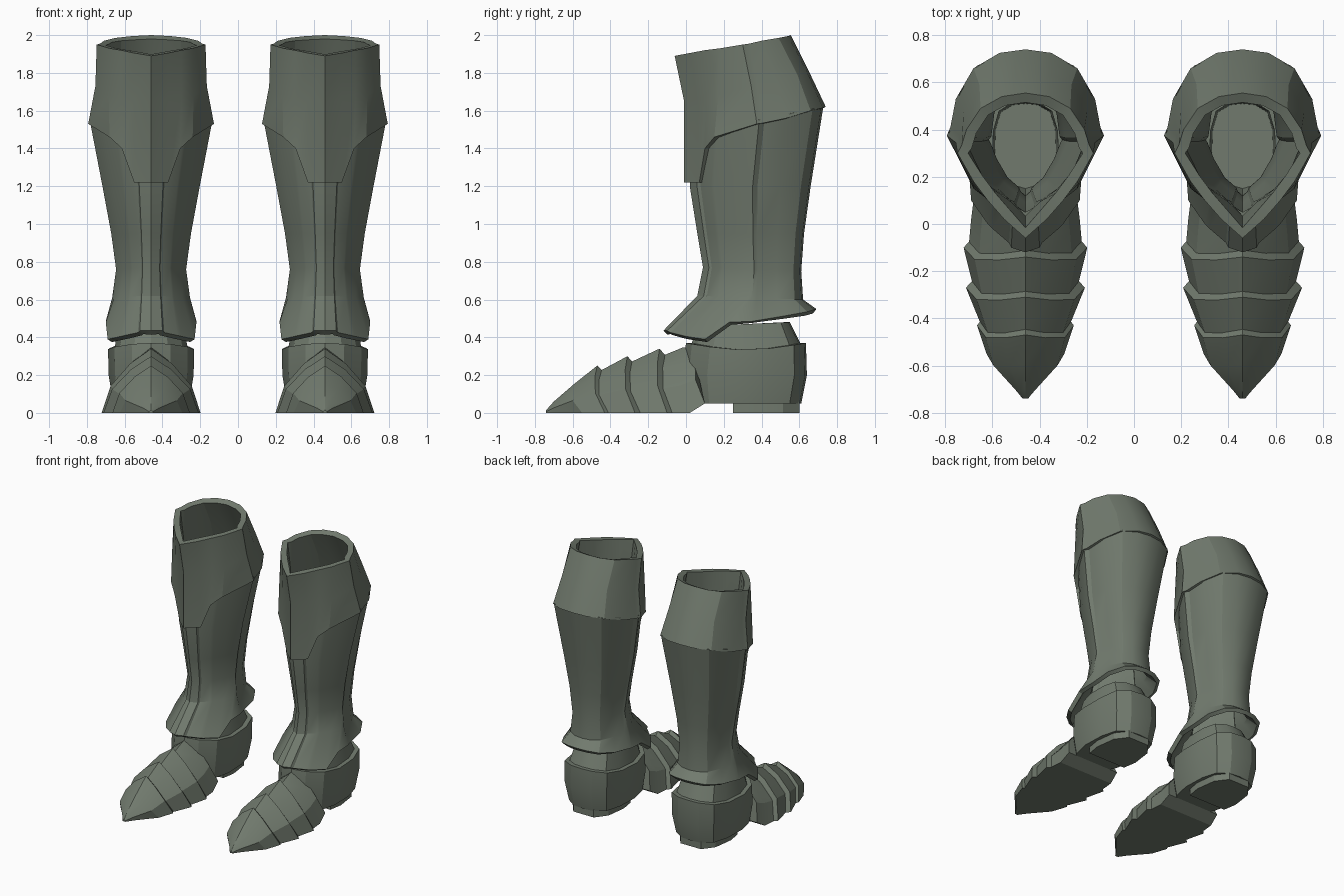
import bpy, bmesh, math

if "Cube" in bpy.data.objects:
    bpy.data.objects.remove(bpy.data.objects["Cube"])

steel = bpy.data.materials.new("grey_green_steel")
steel.diffuse_color = (0.165, 0.195, 0.155, 1)
steel.use_nodes = True
steel.node_tree.nodes["Principled BSDF"].inputs["Base Color"].default_value = steel.diffuse_color


def loft(name, rows, cx, cap_start=False, cap_end=False, thick=0, angle=25):
    """Skin mirrored half-sections (each starts and ends on the centre line)."""
    bm = bmesh.new()
    rings = []
    for half in rows:
        full = list(half) + [(-x, y, z) for x, y, z in half[-2:0:-1]]
        rings.append([bm.verts.new((x + cx, y, z)) for x, y, z in full])
    n = len(rings[0])
    for a, b in zip(rings, rings[1:]):
        for i in range(n):
            j = (i + 1) % n
            bm.faces.new((a[i], a[j], b[j], b[i]))
    if cap_start:
        bm.faces.new(rings[0][::-1])
    if cap_end:
        bm.faces.new(rings[-1])
    if cap_start and cap_end:
        bmesh.ops.recalc_face_normals(bm, faces=bm.faces[:])
    me = bpy.data.meshes.new(name)
    bm.to_mesh(me)
    bm.free()
    me.materials.append(steel)
    ob = bpy.data.objects.new(name, me)
    bpy.context.collection.objects.link(ob)
    bpy.ops.object.select_all(action='DESELECT')
    ob.select_set(True)
    bpy.context.view_layer.objects.active = ob
    if thick:
        mod = ob.modifiers.new("thickness", 'SOLIDIFY')
        mod.thickness = thick
        mod.offset = -1
        bpy.ops.object.modifier_apply(modifier=mod.name)
    bpy.ops.object.shade_smooth_by_angle(angle=math.radians(angle))
    return ob


def ring(outline, w, yf, yb, zf, zb, dip=0):
    """Horizontal half-section scaled from a unit outline, tilted front to back."""
    return [(u * w, yf + v * (yb - yf), zf + v * (zb - zf) - dip * math.sin(math.pi * v))
            for u, v in outline]


def foot_section(y, w, h, base=0, lean=1):
    """Upright half-section of the forefoot with a centre ridge."""
    d = h - base
    return [(0, y, h), (0.42 * w, y - 0.012 * lean, base + 0.77 * d),
            (0.82 * w, y - 0.01 * lean, base + 0.42 * d),
            (w, y + 0.04 * lean, base), (0, y + 0.04 * lean, base)]


# Knee cuff: pointed front tab, raised side seam, rounded flaring back
CUFF = [
    [(0, -.01, 1.22), (.09, .07, 1.22), (.155, .10, 1.40), (.22, .15, 1.46),
     (.333, .375, 1.53), (.318, .41, 1.535), (.295, .53, 1.56), (.22, .66, 1.6),
     (.11, .725, 1.615), (0, .74, 1.62)],
    [(0, -.01, 1.65), (.09, .06, 1.66), (.16, .11, 1.67), (.225, .17, 1.68),
     (.295, .345, 1.73), (.28, .375, 1.74), (.262, .48, 1.76), (.195, .59, 1.79),
     (.1, .64, 1.805), (0, .65, 1.81)],
    [(0, -.06, 1.89), (.09, .02, 1.905), (.16, .10, 1.92), (.22, .18, 1.93),
     (.288, .30, 1.95), (.27, .335, 1.955), (.25, .40, 1.97), (.19, .49, 1.985),
     (.1, .54, 1.995), (0, .555, 2.0)],
]

# Shin guard: stepped centre panel, flutes and side seam
SHIN = [(0, 0), (.25, .06), (.28, .09), (.55, .17), (.60, .20), (.82, .33), (.98, .47),
        (1.03, .52), (.96, .56), (.89, .75), (.65, .92), (.33, .985), (0, 1)]
SHIN_HEM = [(0, -.12, .435), (.06, -.10, .435), (.07, -.08, .425), (.14, -.02, .41),
            (.16, 0, .405), (.23, .1, .39), (.24, .23, .48), (.24, .35, .485),
            (.235, .38, .49), (.222, .53, .515), (.16, .64, .535), (.08, .68, .547),
            (0, .69, .55)]
SHIN_ROWS = [SHIN_HEM] + [ring(SHIN, *r) for r in (
    (.20, .06, .62, .62, .60), (.18, .09, .61, .77, .75), (.205, .06, .625, .95, .95),
    (.25, .02, .66, 1.2, 1.2), (.316, .02, .727, 1.48, 1.62))]

# Heel cup, ankle neck and hollow inside down to the insole
ANKLE = [(0, 0), (.45, .05), (.85, .2), (1, .42), (.97, .7), (.8, .9), (.4, .985), (0, 1)]
ANKLE_ROWS = [ring(ANKLE, *r) for r in (
    (.20, .0, .61, .05, .05), (.225, -.02, .64, .2, .2), (.228, .0, .635, .37, .37, .035),
    (.195, .03, .605, .37, .37, .035), (.17, .07, .55, .46, .48),
    (.14, .1, .52, .46, .48), (.13, .15, .51, .1, .1))]

HEEL = [(0, 0), (.9, 0), (1, .3), (.88, .75), (.5, 1), (0, 1)]

# Overlapping forefoot plates, each ending in a raised rim
PLATES = {
    "toe_cap": [(-.74, .012, .015, 0, 0), (-.70, .05, .06, 0, .4), (-.59, .165, .155),
                (-.47, .205, .25), (-.435, .18, .215)],
    "front_foot_plate": [(-.45, .195, .225), (-.31, .252, .30), (-.28, .225, .265)],
    "rear_foot_plate": [(-.29, .225, .27), (-.14, .262, .34), (-.11, .235, .305)],
    "instep": [(-.13, .24, .30), (-.02, .23, .345), (.06, .22, .35, .05)],
}

for side, cx in (("left", .46), ("right", -.46)):
    loft(side + "_knee_cuff", CUFF, cx, thick=.045)
    loft(side + "_shin_guard", SHIN_ROWS, cx, thick=.03)
    loft(side + "_ankle", ANKLE_ROWS, cx, cap_start=True, cap_end=True)
    loft(side + "_heel", [ring(HEEL, .175, .25, .6, z, z) for z in (0, .06)], cx,
         cap_start=True, cap_end=True)
    for part, sections in PLATES.items():
        loft(side + "_" + part, [foot_section(*s) for s in sections], cx,
             cap_start=True, cap_end=True, angle=20)
